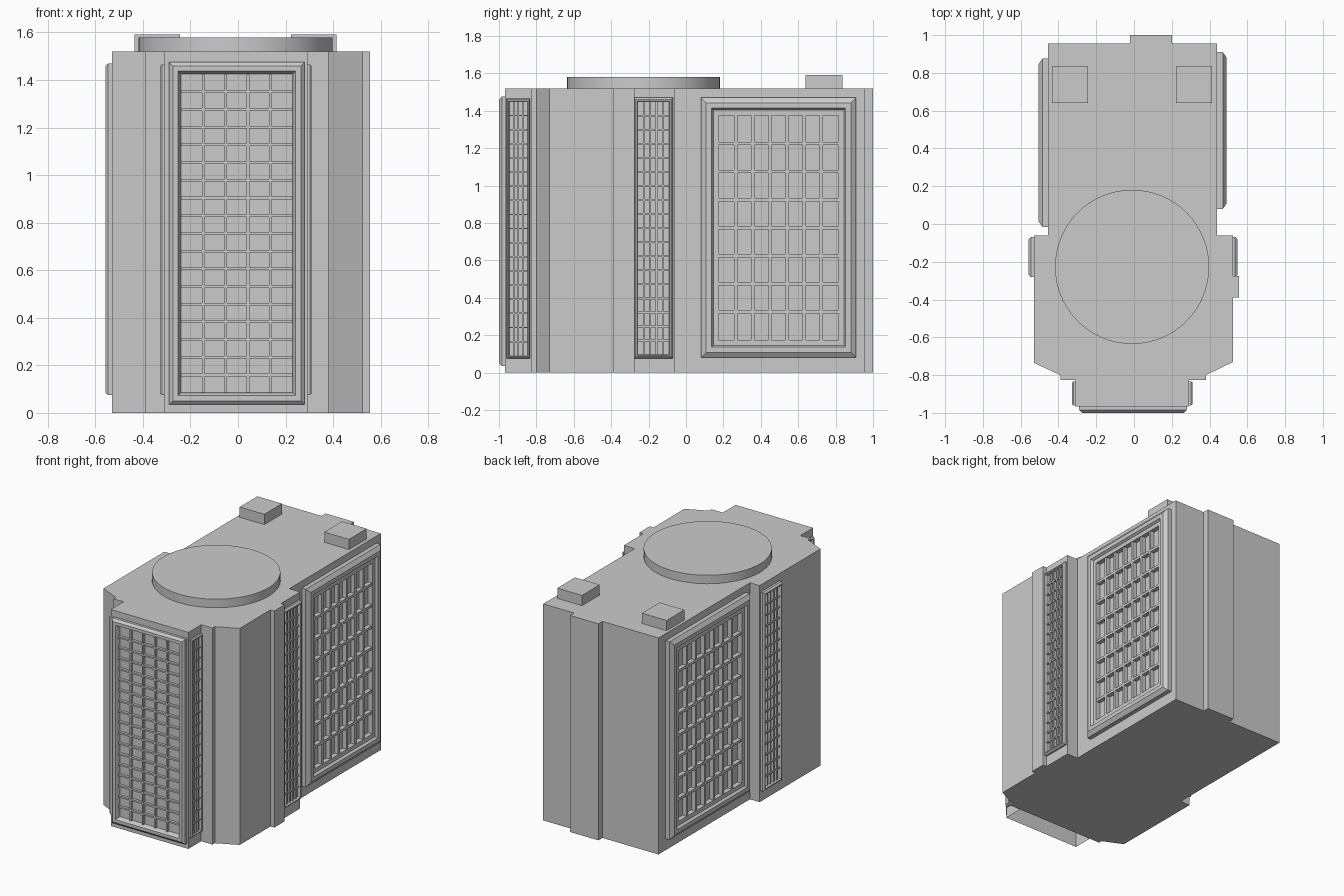
import bpy, bmesh

if "Cube" in bpy.data.objects:
    bpy.data.objects.remove(bpy.data.objects["Cube"])

H = 1.52


def finish(name, bm):
    bmesh.ops.recalc_face_normals(bm, faces=bm.faces[:])
    me = bpy.data.meshes.new(name)
    bm.to_mesh(me)
    bm.free()
    ob = bpy.data.objects.new(name, me)
    bpy.context.collection.objects.link(ob)
    return ob


def add_box(bm, lo, hi):
    v = [bm.verts.new((x, y, z)) for x in (lo[0], hi[0])
         for y in (lo[1], hi[1]) for z in (lo[2], hi[2])]
    for f in ((0, 1, 3, 2), (4, 6, 7, 5), (0, 4, 5, 1),
              (2, 3, 7, 6), (0, 2, 6, 4), (1, 5, 7, 3)):
        bm.faces.new([v[i] for i in f])


def box(name, lo, hi):
    bm = bmesh.new()
    add_box(bm, lo, hi)
    return finish(name, bm)


def prism(name, pts, z0, z1):
    bm = bmesh.new()
    face = bm.faces.new([bm.verts.new((x, y, z0)) for x, y in pts])
    top = bmesh.ops.extrude_face_region(bm, geom=[face])
    for v in top["geom"]:
        if isinstance(v, bmesh.types.BMVert):
            v.co.z = z1
    return finish(name, bm)


def window(name, side, wall, u0, u1, z0, z1, profile, cols, rows, bar, bar_h):
    """Stepped frame ring from an (inset, height) profile, plus crossing bars."""
    def p(u, z, d):
        if side == "front":
            return (u, wall - d, z)
        return (wall + d if side == "right" else wall - d, u, z)

    bm = bmesh.new()
    rings = [[bm.verts.new(p(u, z, d)) for u, z in
              ((u0 + i, z0 + i), (u1 - i, z0 + i), (u1 - i, z1 - i), (u0 + i, z1 - i))]
             for i, d in profile]
    for k, a in enumerate(rings):
        b = rings[(k + 1) % len(rings)]
        for j in range(4):
            bm.faces.new((a[j], a[(j + 1) % 4], b[(j + 1) % 4], b[j]))
    finish(name + "_frame", bm)

    bm = bmesh.new()
    m = profile[-1][0]
    a0, a1, b0, b1 = u0 + m, u1 - m, z0 + m, z1 - m

    def bar_box(ua, ub, za, zb):
        c, d = p(ua, za, 0), p(ub, zb, bar_h)
        add_box(bm, [min(q) for q in zip(c, d)], [max(q) for q in zip(c, d)])

    for i in range(1, cols):
        u = a0 + (a1 - a0) * i / cols
        bar_box(u - bar / 2, u + bar / 2, b0, b1)
    for i in range(1, rows):
        z = b0 + (b1 - b0) * i / rows
        bar_box(a0, a1, z - bar / 2, z + bar / 2)
    finish(name + "_bars", bm)


# Main building with stepped plan
prism("building_body", [
    (-0.455, 0.955), (-0.455, -0.06), (-0.53, -0.06), (-0.53, -0.735),
    (-0.39, -0.80), (-0.39, -0.825), (0.38, -0.825), (0.38, -0.80),
    (0.525, -0.73), (0.525, -0.39), (0.555, -0.39), (0.555, -0.275),
    (0.525, -0.275), (0.525, -0.06), (0.44, -0.06), (0.44, 0.955),
    (0.20, 0.955), (0.20, 1.0), (-0.02, 1.0), (-0.02, 0.955)], 0, H)

# Hollow front bay, open underneath
bay = box("front_bay", (-0.31, -0.967, 0), (0.292, -0.825, H))
bm = bmesh.new()
bm.from_mesh(bay.data)
bmesh.ops.delete(bm, geom=[f for f in bm.faces if f.normal.z < -0.9], context="FACES_ONLY")
bm.to_mesh(bay.data)
bm.free()

# Front window
window("front_window", "front", -0.967, -0.29, 0.28, 0.035, 1.475,
       [(0, 0), (0, 0.018), (0.016, 0.033), (0.038, 0.033), (0.044, 0.022), (0.05, 0.0)],
       5, 18, 0.011, 0.018)

# Large side windows
wide = [(0, 0), (0, 0.03), (0.028, 0.05), (0.056, 0.05), (0.066, 0.034), (0.095, 0.034), (0.095, 0)]
window("right_window", "right", 0.44, 0.08, 0.91, 0.08, 1.47, wide, 7, 8, 0.018, 0.03)
window("left_window", "left", -0.455, -0.015, 0.875, 0.08, 1.47, wide, 7, 8, 0.018, 0.03)

# Narrow windows on the side bays and on the flanks of the front bay
slim = [(0, 0), (0, 0.016), (0.01, 0.028), (0.017, 0.028), (0.021, 0.018), (0.021, 0)]
thin = [(0, 0), (0, 0.01), (0.006, 0.018), (0.012, 0.018), (0.015, 0.01), (0.015, 0)]
for side, wall, front_wall in (("right", 0.52, 0.292), ("left", -0.53, -0.31)):
    window(side + "_narrow_window", side, wall, -0.28, -0.07, 0.075, 1.47,
           slim, 5, 18, 0.009, 0.018)
    window(side + "_bay_window", side, front_wall, -0.96, -0.833, 0.075, 1.465,
           thin, 4, 18, 0.007, 0.011)

# Round roof platform
bpy.ops.mesh.primitive_cylinder_add(vertices=64, radius=0.408, depth=0.08,
                                    location=(-0.01, -0.227, H + 0.02))
roof = bpy.context.object
roof.name = "roof_platform"
bpy.ops.object.shade_smooth_by_angle()

# Rear roof blocks
for name, x in (("left", -0.435), ("right", 0.222)):
    box(name + "_roof_block", (x, 0.64, H - 0.01), (x + 0.192, 0.836, 1.592))
